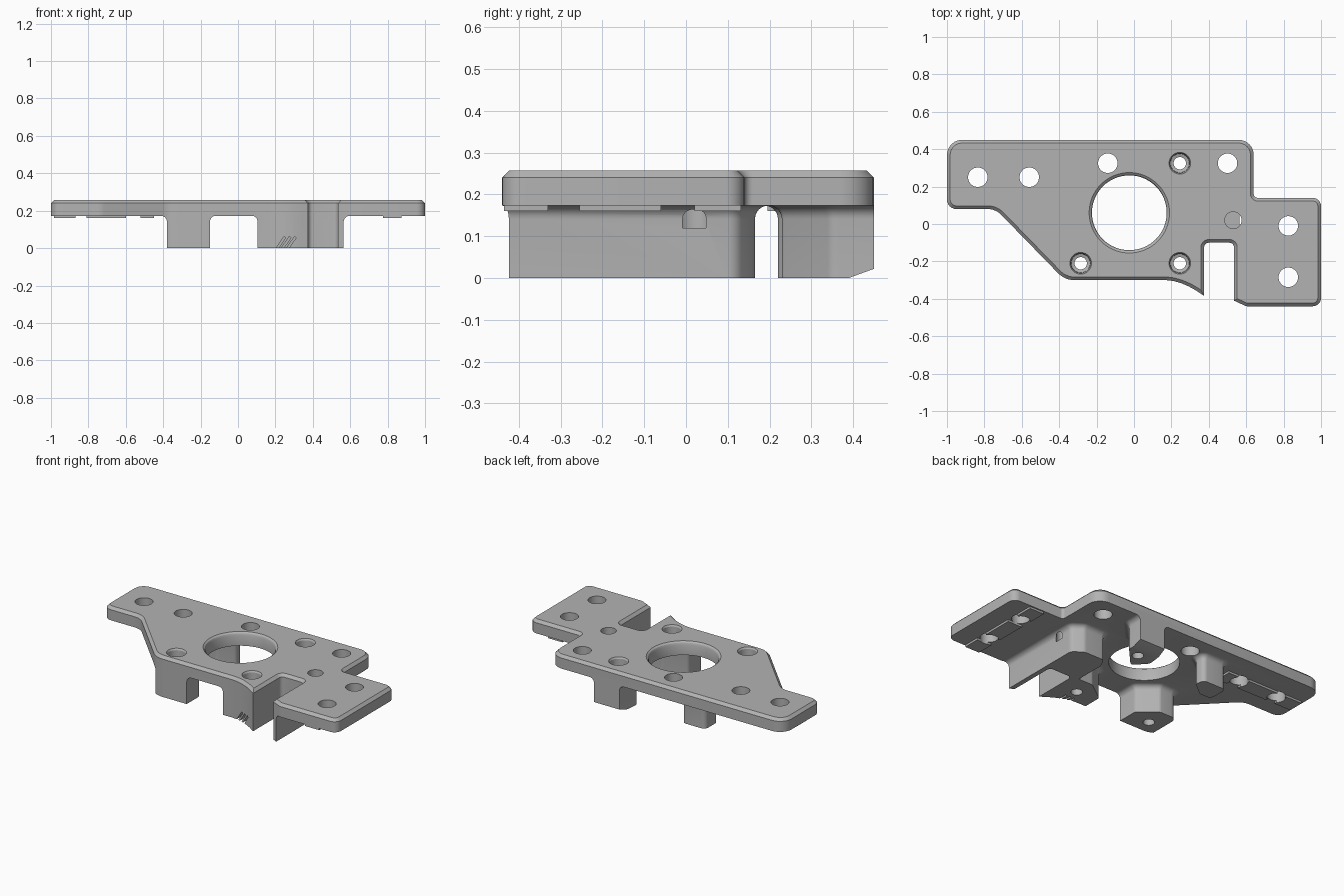
import bpy, bmesh, math
from mathutils import Vector, Matrix

old = bpy.data.objects.get("Cube")
if old:
    bpy.data.objects.remove(old, do_unlink=True)

grey = bpy.data.materials.new("plain grey")
grey.use_nodes = True
grey.diffuse_color = (0.45, 0.45, 0.45, 1)
grey.node_tree.nodes["Principled BSDF"].inputs["Base Color"].default_value = (0.45, 0.45, 0.45, 1)


def add_object(name, bm):
    bmesh.ops.recalc_face_normals(bm, faces=bm.faces)
    mesh = bpy.data.meshes.new(name)
    bm.to_mesh(mesh)
    bm.free()
    mesh.materials.append(grey)
    ob = bpy.data.objects.new(name, mesh)
    bpy.context.collection.objects.link(ob)
    return ob


def round_corners(corners, steps=6):
    """Outline from (x, y, radius) corners."""
    out = []
    for i, (x, y, r) in enumerate(corners):
        p = Vector((x, y))
        a = Vector(corners[i - 1][:2]) - p
        b = Vector(corners[(i + 1) % len(corners)][:2]) - p
        if not r:
            out.append(p)
            continue
        half = a.angle(b) / 2
        a.normalize()
        b.normalize()
        centre = p + (a + b).normalized() * r / math.sin(half)
        reach = r / math.tan(half)
        u, v = p + a * reach - centre, p + b * reach - centre
        sweep = u.angle_signed(v)
        for k in range(steps + 1):
            out.append(centre + Matrix.Rotation(-sweep * k / steps, 2) @ u)
    return out


def offset(points, d):
    """Push a counter-clockwise outline outwards by d."""
    out = []
    for i, p in enumerate(points):
        a = (p - points[i - 1]).normalized()
        b = (points[(i + 1) % len(points)] - p).normalized()
        n1, n2 = Vector((a.y, -a.x)), Vector((b.y, -b.x))
        out.append(p + (n1 + n2) * d / max(1 + n1.dot(n2), 0.3))
    return out


def loft(name, points, levels):
    """Stack an outline through (height, offset) levels."""
    bm = bmesh.new()
    rings = [[bm.verts.new((*p, z)) for p in offset(points, d)] for z, d in levels]
    n = len(points)
    for lo, hi in zip(rings, rings[1:]):
        for i in range(n):
            bm.faces.new((lo[i], lo[(i + 1) % n], hi[(i + 1) % n], hi[i]))
    bm.faces.new(rings[0][::-1])
    bm.faces.new(rings[-1])
    return add_object(name, bm)


def box(name, centre, size, rot=None):
    bm = bmesh.new()
    bmesh.ops.create_cube(bm, size=1, matrix=Matrix.Translation(centre)
                          @ (rot or Matrix()) @ Matrix.Diagonal((*size, 1)))
    return add_object(name, bm)


def combine(target, tool, operation):
    """Apply a boolean and drop the tool."""
    mod = target.modifiers.new("join", 'BOOLEAN')
    mod.operation, mod.solver, mod.object = operation, 'EXACT', tool
    bpy.context.view_layer.update()
    done = bpy.data.meshes.new_from_object(
        target.evaluated_get(bpy.context.evaluated_depsgraph_get()))
    target.modifiers.clear()
    target.data = done
    bpy.data.objects.remove(tool, do_unlink=True)


def drill(target, x, y, levels, sides=40):
    """Cut a round hole through (height, radius) levels."""
    ring = [Vector((x + math.cos(math.tau * k / sides), y + math.sin(math.tau * k / sides)))
            for k in range(sides)]
    fix = math.cos(math.pi / sides)
    combine(target, loft("drill", ring, [(z, (r - 1) * fix) for z, r in levels]), 'DIFFERENCE')


LOW, TOP = 0.173, 0.257

# Plate outline, counter-clockwise, with a swept tip beside the slot
sweep = [(0.17 + 0.205 * t, -0.30 - 0.085 * t ** 1.8, 0) for t in (0, 0.2, 0.4, 0.6, 0.8, 1)]
outline = round_corners([
    (-1, 0.45, 0.08), (-1, 0.08, 0.05), (-0.74, 0.08, 0.1), (-0.37, -0.30, 0.12), *sweep,
    (0.375, -0.10, 0.025), (0.535, -0.10, 0.025), (0.535, -0.41, 0), (0.60, -0.44, 0.03),
    (1, -0.44, 0.045), (1, 0.14, 0.045), (0.64, 0.14, 0.02), (0.64, 0.45, 0.08)])
plate = loft("mounting_plate", outline, [(LOW, 0), (TOP - 0.017, 0), (TOP, -0.017)])

# Legs with flared roots, trimmed to the plate outline
legs = {
    "front_right_leg": [(-0.38, -0.42, 0), (-0.15, -0.42, 0), (-0.15, -0.17, 0.03),
                        (-0.26, -0.08, 0.03), (-0.38, -0.08, 0.04)],
    "front_left_leg": [(0.105, -0.45, 0), (0.45, -0.45, 0), (0.45, -0.09, 0),
                       (0.23, -0.09, 0.03), (0.105, -0.18, 0.03)],
    "slot_block": [(0.42, -0.425, 0), (0.565, -0.425, 0), (0.565, 0.12, 0.04), (0.50, 0.165, 0.04),
                   (0.36, 0.165, 0.03), (0.33, 0.10, 0.03), (0.33, -0.13, 0), (0.42, -0.13, 0)],
    "rear_left_leg": [(0.21, 0.22, 0.02), (0.33, 0.35, 0.04), (0.33, 0.47, 0),
                      (0.155, 0.47, 0), (0.135, 0.30, 0.04)],
    "rear_right_leg": [(-0.38, 0.22, 0.03), (-0.30, 0.22, 0.03), (-0.21, 0.29, 0.03),
                       (-0.22, 0.35, 0.03), (-0.38, 0.35, 0.03)],
}
R = 0.032
arc = [math.radians(a) for a in range(0, 91, 15)]
flare = [(0, 0)] + [(LOW - R + R * math.sin(a), R * (1 - math.cos(a))) for a in arc] + [(0.2, R)]
for name, corners in legs.items():
    leg = loft(name, round_corners(corners), flare)
    combine(leg, loft("trim", outline, [(-0.1, 0), (0.3, 0)]), 'INTERSECT')
    combine(plate, leg, 'UNION')

# Raised strips under the two end tabs, gapped at the bolt holes
for x0, x1 in ((-0.985, -0.87), (-0.81, -0.60), (-0.52, -0.45)):
    combine(plate, box("strip", ((x0 + x1) / 2, 0.245, 0.18), (x1 - x0, 0.1, 0.04)), 'UNION')
for y0, y1 in ((-0.435, -0.33), (-0.255, -0.06), (0.02, 0.132)):
    combine(plate, box("strip", (0.825, (y0 + y1) / 2, 0.18), (0.1, y1 - y0, 0.04)), 'UNION')

# Large centre opening with an eased rim
drill(plate, -0.025, 0.06, [(-0.1, 0.2), (TOP - 0.02, 0.2), (TOP - 0.008, 0.205),
                            (TOP, 0.215), (0.3, 0.215)], 64)

# Plain bolt holes
for x, y in ((-0.835, 0.25), (-0.56, 0.25), (-0.14, 0.325), (0.5, 0.325),
             (0.825, -0.01), (0.825, -0.285)):
    drill(plate, x, y, [(-0.1, 0.052), (0.3, 0.052)])

# Counterbored screw holes through the legs
for x, y in ((0.245, 0.325), (0.245, -0.21), (-0.285, -0.21)):
    drill(plate, x, y, [(-0.1, 0.033), (0.185, 0.033), (0.19, 0.05), (TOP - 0.01, 0.052),
                        (TOP, 0.058), (0.3, 0.058)])

# Blind locating hole
drill(plate, 0.53, 0.02, [(0.12, 0.045), (0.3, 0.045)])

# Sloped foot of the rear leg and slanted grooves in the front leg
combine(plate, box("foot_cut", (0.245, 0.4345, -0.037), (0.4, 0.2, 0.1),
                   Matrix.Rotation(math.radians(20), 4, 'X')), 'DIFFERENCE')
for x in (0.225, 0.253, 0.281):
    combine(plate, box("groove_cut", (x, -0.33, 0.022), (0.011, 0.11, 0.09),
                       Matrix.Rotation(math.radians(35), 4, 'Y')), 'DIFFERENCE')

bpy.ops.object.select_all(action='DESELECT')
plate.select_set(True)
bpy.context.view_layer.objects.active = plate
bpy.ops.object.shade_smooth_by_angle(angle=math.radians(25))
